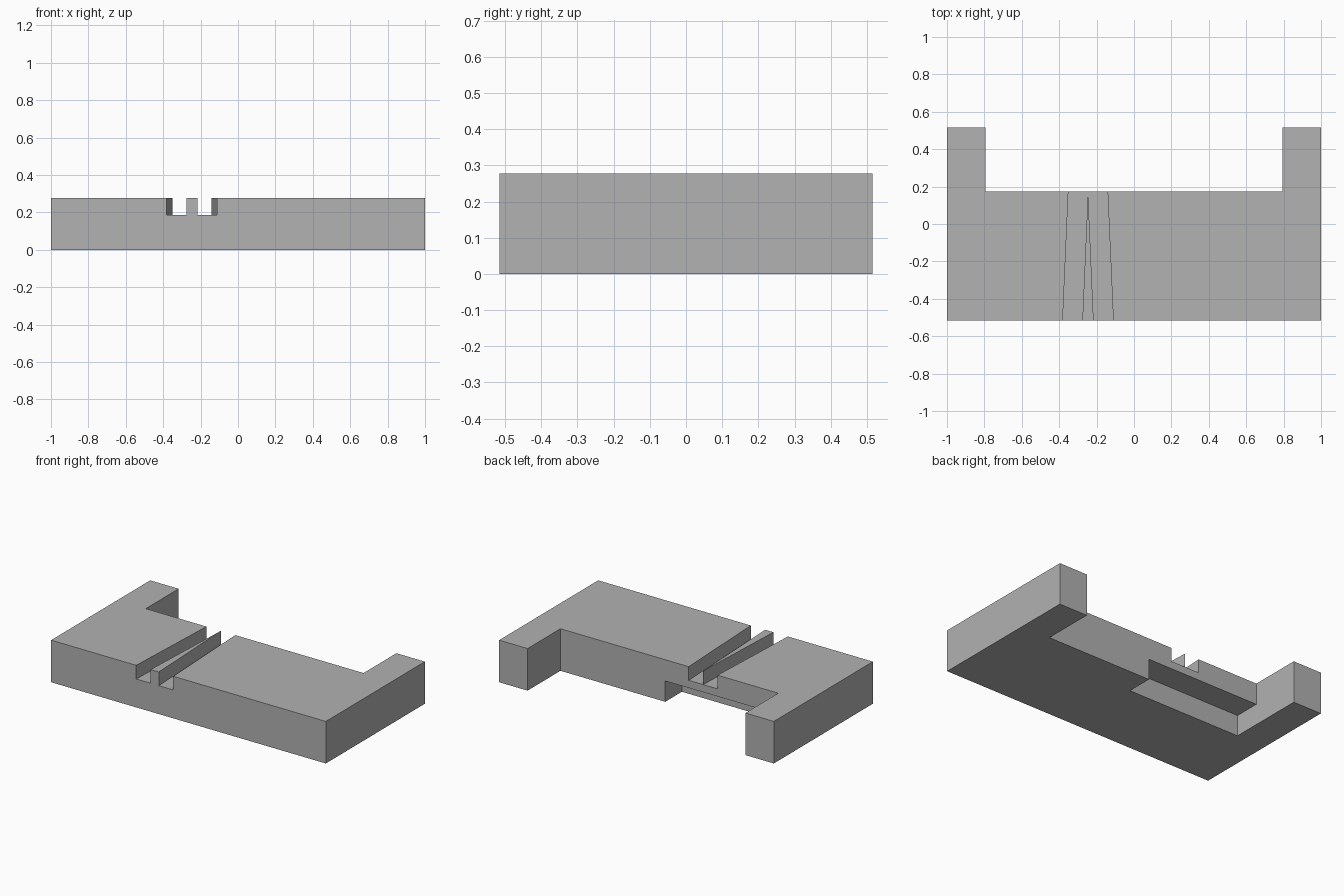
import bpy
import bmesh

if "Cube" in bpy.data.objects:
    bpy.data.objects.remove(bpy.data.objects["Cube"], do_unlink=True)

WIDTH, DEPTH, HEIGHT = 1.0, 0.515, 0.277   # half width, half depth, full height
ARM_X, BACK_Y = 0.793, 0.173               # inner arm wall, recessed back wall

grey = bpy.data.materials.new("plain grey")
grey.use_nodes = True
colour = (0.445, 0.445, 0.445, 1)
grey.diffuse_color = colour
grey.node_tree.nodes["Principled BSDF"].inputs["Base Color"].default_value = colour


def prism(name, outline, z0, z1):
    """Extrude a plan outline between two heights."""
    bm = bmesh.new()
    face = bm.faces.new([bm.verts.new((x, y, z0)) for x, y in outline])
    top = bmesh.ops.extrude_face_region(bm, geom=[face])["geom"]
    verts = [v for v in top if isinstance(v, bmesh.types.BMVert)]
    bmesh.ops.translate(bm, verts=verts, vec=(0, 0, z1 - z0))
    bmesh.ops.recalc_face_normals(bm, faces=bm.faces)
    mesh = bpy.data.meshes.new(name)
    bm.to_mesh(mesh)
    bm.free()
    mesh.materials.append(grey)
    obj = bpy.data.objects.new(name, mesh)
    bpy.context.collection.objects.link(obj)
    return obj


def cut(target, cutter):
    """Subtract a cutter and discard it."""
    cutter.hide_render = True
    mod = target.modifiers.new(cutter.name, "BOOLEAN")
    mod.operation = "DIFFERENCE"
    mod.solver = "EXACT"
    mod.object = cutter
    bpy.context.view_layer.objects.active = target
    bpy.ops.object.modifier_apply(modifier=mod.name)
    bpy.data.objects.remove(cutter, do_unlink=True)


# U-shaped slab with two arms reaching back
body = prism("slab_body", [
    (-WIDTH, -DEPTH), (WIDTH, -DEPTH), (WIDTH, DEPTH), (ARM_X, DEPTH),
    (ARM_X, BACK_Y), (-ARM_X, BACK_Y), (-ARM_X, DEPTH), (-WIDTH, DEPTH)], 0, HEIGHT)

# Undercut below the back wall
cut(body, prism("undercut_cutter", [
    (-ARM_X, 0), (0.03, 0), (0.03, 0.3), (-ARM_X, 0.3)], -0.1, 0.137))

# Two slanted slots, mirrored about a ridge that tapers to a point at the back
RIDGE_X, SLOT_WIDTH, SLOPE = -0.246, 0.105, 0.03 / (DEPTH + BACK_Y)
for side in (-1, 1):
    outline = []
    for y, offsets in ((-0.6, (0, SLOT_WIDTH)), (0.2, (SLOT_WIDTH, 0))):
        inner = (BACK_Y - y) * SLOPE
        outline += [(RIDGE_X + side * (inner + o), y) for o in offsets]
    cut(body, prism("slot_cutter", outline, 0.187, 0.4))
